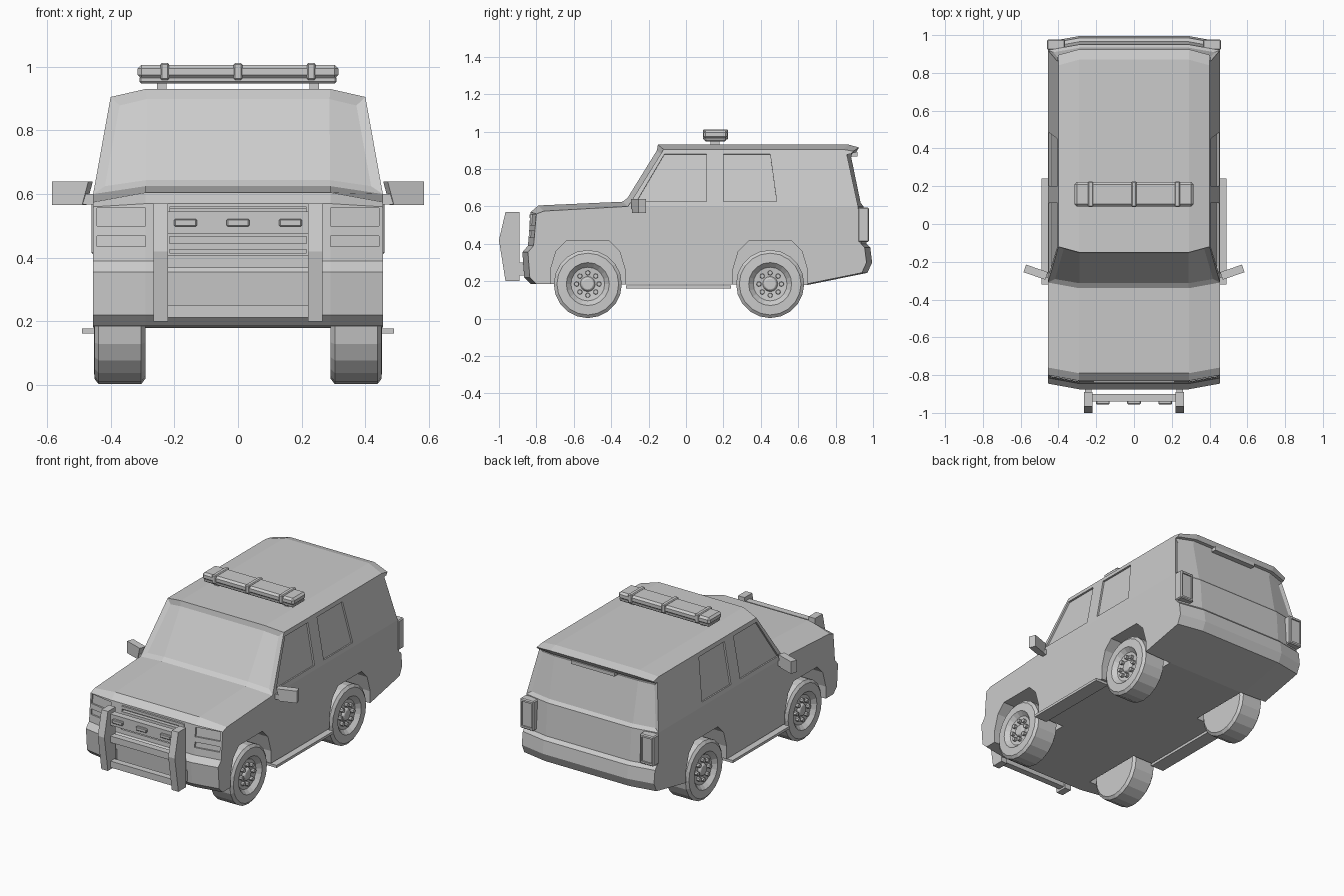
import bpy, bmesh, math
from mathutils import Vector, Matrix

if "Cube" in bpy.data.objects:
    bpy.data.objects.remove(bpy.data.objects["Cube"])

grey = bpy.data.materials.new("plain grey")
grey.use_nodes = True
grey.diffuse_color = (0.6, 0.6, 0.6, 1)
grey.node_tree.nodes["Principled BSDF"].inputs["Base Color"].default_value = (0.6, 0.6, 0.6, 1)


def finish(name, bm):
    bmesh.ops.recalc_face_normals(bm, faces=bm.faces)
    mesh = bpy.data.meshes.new(name)
    bm.to_mesh(mesh)
    bm.free()
    mesh.materials.append(grey)
    obj = bpy.data.objects.new(name, mesh)
    bpy.context.scene.collection.objects.link(obj)
    return obj


def prism(name, points, offset, back=0.0):
    """Extrude a 3D outline along an offset, starting 'back' times the offset behind it."""
    offset = Vector(offset)
    bm = bmesh.new()
    a = [bm.verts.new(Vector(p) - offset * back) for p in points]
    b = [bm.verts.new(Vector(p) + offset) for p in points]
    bm.faces.new(a)
    bm.faces.new(b[::-1])
    n = len(a)
    for i in range(n):
        j = (i + 1) % n
        bm.faces.new((a[i], b[i], b[j], a[j]))
    return finish(name, bm)


def box(name, x, y, z, bevel=0.0):
    bm = bmesh.new()
    bmesh.ops.create_cube(bm, size=1)
    for v in bm.verts:
        v.co = Vector([(r[0] + r[1]) / 2 + c * (r[1] - r[0]) for r, c in zip((x, y, z), v.co)])
    if bevel:
        bmesh.ops.bevel(bm, geom=bm.edges[:], offset=bevel, segments=1, affect='EDGES')
    return finish(name, bm)


def span(s, a, b):
    return tuple(sorted((s * a, s * b)))


def cut(target, cutter):
    cutter.hide_render = True
    mod = target.modifiers.new("cut", 'BOOLEAN')
    mod.operation, mod.solver, mod.object = 'DIFFERENCE', 'EXACT', cutter
    bpy.context.view_layer.objects.active = target
    bpy.ops.object.modifier_apply(modifier=mod.name)
    bpy.data.objects.remove(cutter)


def side_x(z):
    """Half width of the body: upright below the belt, leaning in above it."""
    return 0.455 - 0.18 * max(0.0, z - 0.6)


# Body shell: a centre profile (y, z, drop at the sides) with swept-back outer columns
PROFILE = [(-.83, .185, 0), (-.865, .22, 0), (-.875, .355, 0), (-.845, .39, 0), (-.83, .57, .01),
           (-.79, .605, .03), (-.34, .625, .025), (-.15, .93, .025), (.87, .93, .025),
           (.925, .915, .02), (.91, .89, .01), (.89, .888, .01), (.95, .6, 0), (.965, .4, 0),
           (.985, .38, 0), (.995, .3, 0), (.97, .245, 0), (.65, .18, 0)]
COWL, REAR_TOP, REAR_BELT = 6, 11, 12
bm = bmesh.new()
columns = []
for side, outer in ((-1, True), (-1, False), (1, False), (1, True)):
    col = []
    for y, z, drop in PROFILE:
        if outer:
            y, z = y - math.copysign(0.03, y), z - drop
        col.append(bm.verts.new((side * (side_x(z) if outer else 0.29), y, z)))
    columns.append(col)
strips = []
count = len(PROFILE)
for i in range(count):
    j = (i + 1) % count
    strips.append([bm.faces.new((a[i], b[i], b[j], a[j])) for a, b in zip(columns, columns[1:])])
for col in (columns[0], columns[3]):
    bm.faces.new(col[COWL:REAR_BELT + 1])
    bm.faces.new(col[REAR_BELT:] + col[:COWL + 1])
bmesh.ops.recalc_face_normals(bm, faces=bm.faces)
# Recessed windscreen and rear window
for i, margin in ((COWL, 0.03), (REAR_TOP, 0.022)):
    bmesh.ops.inset_region(bm, faces=strips[i], thickness=margin, depth=-0.012, use_even_offset=True)
body = finish("body", bm)

# Wheel arches, side windows and headlight recesses
WHEELS = (-0.525, 0.45)
ARCH = [(-.2, .1), (-.2, .26), (-.17, .36), (-.115, .415), (.115, .415), (.17, .36), (.2, .26), (.2, .1)]
FRONT_GLASS = [(-.265, .625), (-.115, .88), (.11, .88), (.11, .625)]
REAR_GLASS = [(.2, .625), (.2, .88), (.45, .88), (.485, .625)]


def front_y(x, z):
    return -0.845 + 0.03 * max(0.0, (abs(x) - 0.29) / 0.165) + (z - 0.39) * 0.083


for s in (-1, 1):
    for wy in WHEELS:
        cut(body, prism("arch_cutter", [(s * .27, wy + y, z) for y, z in ARCH], (s * .3, 0, 0)))
    for glass in (FRONT_GLASS, REAR_GLASS):
        cut(body, prism("window_cutter", [(s * side_x(z), y, z) for y, z in glass],
                        (s * .03, 0, .0054), 0.35))
    for low, high in ((.435, .468), (.5, .557)):
        corners = [(s * .29, low), (s * .443, low), (s * .443, high), (s * .29, high)]
        cut(body, prism("lamp_cutter", [(x, front_y(x, z), z) for x, z in corners], (0, -.03, 0), 0.35))

# Grille with horizontal slats
cut(body, box("grille_cutter", (-.215, .215), (-.9, -.815), (.415, .56)))
for z in (.435, .475, .515, .548):
    box("grille_slat", (-.215, .215), (-.838, -.81), (z - .009, z + .009))


# Wheels: turned profile along x with a dished rim, hub and nuts
TYRE = [(-.08, .165), (-.067, .182), (.067, .182), (.08, .165), (.082, .115),
        (.057, .09), (.052, .04), (.065, .033), (.068, .028)]


def wheel(name, s, wy):
    bm = bmesh.new()
    sides, rings = 20, []
    for x, r in TYRE:
        rings.append([bm.verts.new((x, r * math.cos(k * math.tau / sides), r * math.sin(k * math.tau / sides)))
                      for k in range(sides)])
    for a, b in zip(rings, rings[1:]):
        for k in range(sides):
            m = (k + 1) % sides
            bm.faces.new((a[k], a[m], b[m], b[k]))
    bm.faces.new(rings[0])
    bm.faces.new(rings[-1])
    for k in range(8):
        angle = k * math.tau / 8
        place = Matrix.Translation((.06, .06 * math.cos(angle), .06 * math.sin(angle)))
        bmesh.ops.create_cone(bm, cap_ends=True, segments=8, radius1=.014, radius2=.012, depth=.025,
                              matrix=place @ Matrix.Rotation(math.pi / 2, 4, 'Y'))
    for v in bm.verts:
        v.co = Vector((s * (v.co.x + .371), v.co.y + wy, v.co.z + .185))
    finish(name, bm)


BAR_SIDE = [(-.89, .2), (-.965, .2), (-1, .42), (-.965, .57), (-.89, .57)]
MIRROR = [(.47, -.295, .64), (.585, -.255, .64), (.585, -.255, .565), (.49, -.288, .565)]
for s, side in ((1, "left"), (-1, "right")):
    for wy, end in zip(WHEELS, ("front", "rear")):
        wheel(f"{end}_{side}_wheel", s, wy)
    # Running board, mirror, tail lamp and bull bar upright
    box(f"{side}_running_board", span(s, .4, .49), (-.32, .24), (.162, .178))
    prism(f"{side}_mirror", [(s * x, y, z) for x, y, z in MIRROR], (-s * .014, .04, 0))
    box(f"{side}_mirror_stalk", span(s, .43, .495), (-.285, -.255), (.568, .6))
    lamp = box(f"{side}_tail_lamp", span(s, .365, .46), (.92, .978), (.41, .595), .006)
    cut(lamp, box("lamp_cutter", span(s, .38, .447), (.97, 1), (.427, .578)))
    prism(f"{side}_bull_bar_upright", [(s * .22, y, z) for y, z in BAR_SIDE], (s * .045, 0, 0))
    box(f"{side}_bull_bar_bracket", span(s, .225, .26), (-.9, -.82), (.23, .3))
    box(f"{side}_light_bar_foot", span(s, .225, .255), (.13, .18), (.92, .955))

# Bull bar cross bars and its three small lamps
for z, half in ((.232, .02), (.388, .02), (.51, .035)):
    box("bull_bar_cross_bar", (-.225, .225), (-.94, -.9), (z - half, z + half))
for x in (-.165, 0, .165):
    box("bull_bar_lamp", (x - .036, x + .036), (-.955, -.93), (.498, .522), .004)

# Roof light bar with ribs
box("light_bar_base", (-.31, .31), (.1, .215), (.948, .97), .006)
box("light_bar", (-.315, .315), (.093, .222), (.962, 1.006), .012)
for x in (-.23, 0, .23):
    box("light_bar_rib", (x - .014, x + .014), (.09, .225), (.958, 1.012), .005)

# High brake lamp under the roof lip
box("high_brake_lamp", (-.15, .15), (.87, .918), (.868, .89))
